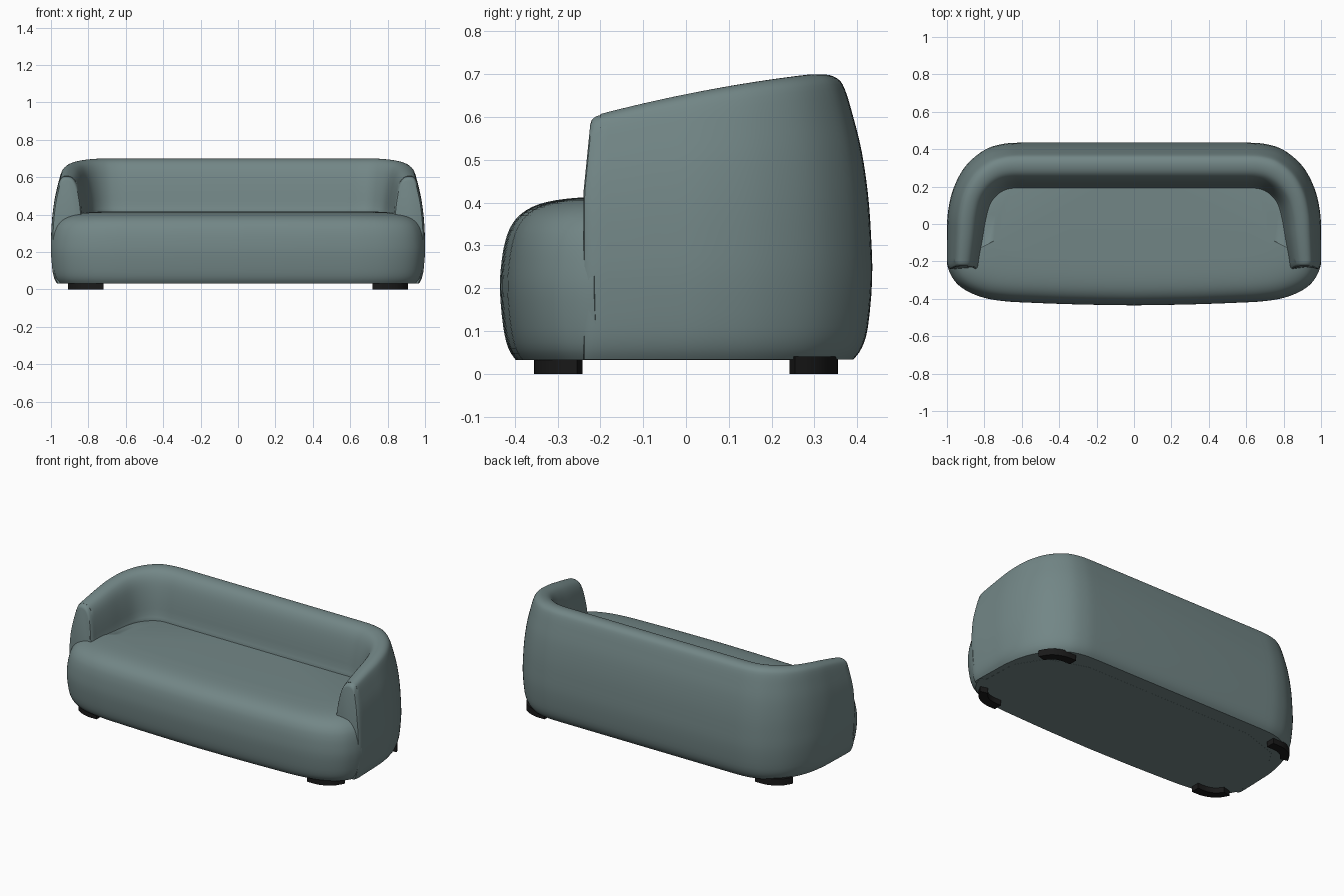
import bpy
from mathutils import Vector

if "Cube" in bpy.data.objects:
    bpy.data.objects.remove(bpy.data.objects["Cube"])


def material(name, color):
    m = bpy.data.materials.new(name)
    m.diffuse_color = color
    m.use_nodes = True
    m.node_tree.nodes["Principled BSDF"].inputs["Base Color"].default_value = m.diffuse_color
    return m


fabric = material("fabric", (0.17, 0.24, 0.24, 1))
black = material("black", (0.01, 0.01, 0.01, 1))


def spline(points, n):
    """Catmull-Rom curve through the points, n steps per span."""
    p = [Vector(q) for q in points]
    p = [p[0]] + p + [p[-1]]
    out = []
    for i in range(1, len(p) - 2):
        a, b, c, d = p[i - 1:i + 3]
        for k in range(n):
            t = k / n
            out.append(0.5 * (2 * b + (c - a) * t + (2 * a - 5 * b + 4 * c - d) * t * t
                              + (3 * b - a - 3 * c + d) * t ** 3))
    return out + [p[-1]]


def loft(name, rings, mat, angle=35):
    """Skin closed rings of equal length and cap both ends."""
    n = len(rings[0])
    verts = [v for r in rings for v in r]
    faces = [(i * n + j, i * n + (j + 1) % n, (i + 1) * n + (j + 1) % n, (i + 1) * n + j)
             for i in range(len(rings) - 1) for j in range(n)]
    faces += [tuple(reversed(range(n))), tuple(range(len(verts) - n, len(verts)))]
    me = bpy.data.meshes.new(name)
    me.from_pydata(verts, [], faces)
    me.materials.append(mat)
    ob = bpy.data.objects.new(name, me)
    bpy.context.collection.objects.link(ob)
    bpy.ops.object.select_all(action='DESELECT')
    ob.select_set(True)
    bpy.context.view_layer.objects.active = ob
    bpy.ops.object.mode_set(mode='EDIT')
    bpy.ops.mesh.select_all(action='SELECT')
    bpy.ops.mesh.normals_make_consistent(inside=False)
    bpy.ops.object.mode_set(mode='OBJECT')
    bpy.ops.object.shade_smooth_by_angle(angle=angle * 3.14159 / 180)
    return ob


# Wrap-around back and arms: a section swept between outer and inner outlines
outer = spline([(1, -.20), (1, -.07), (.995, .06), (.965, .19), (.90, .31),
                (.80, .395), (.70, .428), (.60, .435)], 5)
inner = spline([(.825, -.20), (.805, -.08), (.79, .02), (.77, .10), (.735, .15),
                (.69, .18), (.64, .19), (.58, .19)], 5)
# Section: share of the thickness from outside to inside, height
section = spline([(.18, .033), (.10, .06), (.04, .11), (0, .22), (.01, .32), (.04, .42),
                  (.10, .52), (.18, .60), (.26, .665), (.33, .69), (.45, .70), (.60, .695),
                  (.72, .675), (.82, .63), (.90, .55), (.96, .45), (1, .38), (1, .033)], 3)


def station(o, i, dy=0, shrink=0):
    ridge = min(.3, o.y + .45 * (i.y - o.y))
    h = .653 + .2 * ridge - .15 * ridge ** 2
    ring = []
    for t, z in section:
        t = .5 + (t - .5) * (1 - shrink)
        if z > .22:
            z = .22 + (z - .22) * (h - .22) / .48 * (1 - shrink * .3)
        p = o.lerp(i, t)
        lean = .1 * max(0, z - .42) if dy else 0
        ring.append((p.x, p.y + dy + lean, z))
    return ring


half = [station(outer[0], inner[0], dy, s)
        for dy, s in ((-.04, .2), (-.037, .11), (-.029, .05), (-.016, .015))]
half += [station(o, i) for o, i in zip(outer, inner)]
mirrored = [[(-x, y, z) for x, y, z in r] for r in reversed(half)]
loft("back_and_arms", half + mirrored, fabric)

# Seat: outline stacked in insets, rounded at the bottom and crowned on top
front = spline([(1, -.215), (.985, -.26), (.95, -.315), (.89, -.36), (.80, -.395),
                (.69, -.413), (.55, -.421), (.30, -.43), (0, -.435)], 4)
rear = [Vector(p) for p in ((0, .30), (.60, .30), (.85, .22), (.96, .05), (.97, -.19))]
right = rear + front
outline = right + [Vector((-p.x, p.y)) for p in reversed(right[1:-1])]
layers = spline([(.037, .033), (.02, .06), (.008, .11), (0, .20), (.005, .27), (.014, .315),
                 (.026, .345), (.045, .37), (.075, .39), (.115, .403), (.17, .411),
                 (.25, .416)], 3)
loft("seat", [[(p.x * (1 - d), p.y * (1 - d / .435) if p.y < 0 else p.y, z - .0005)
               for p in outline] for d, z in layers], fabric)

# Feet: short curved blocks that follow the four corners
foot_out = spline([(.72, .355), (.80, .35), (.87, .315), (.91, .255)], 4)
foot_in = spline([(.72, .30), (.785, .298), (.83, .28), (.862, .242)], 4)
foot = foot_out + foot_in[::-1]
for sx, side in ((1, "right"), (-1, "left")):
    for sy, end in ((-1, "front"), (1, "back")):
        loft(f"{end}_{side}_foot", [[(sx * p.x, sy * p.y, z) for p in foot]
                                    for z in (0, .04)], black)
